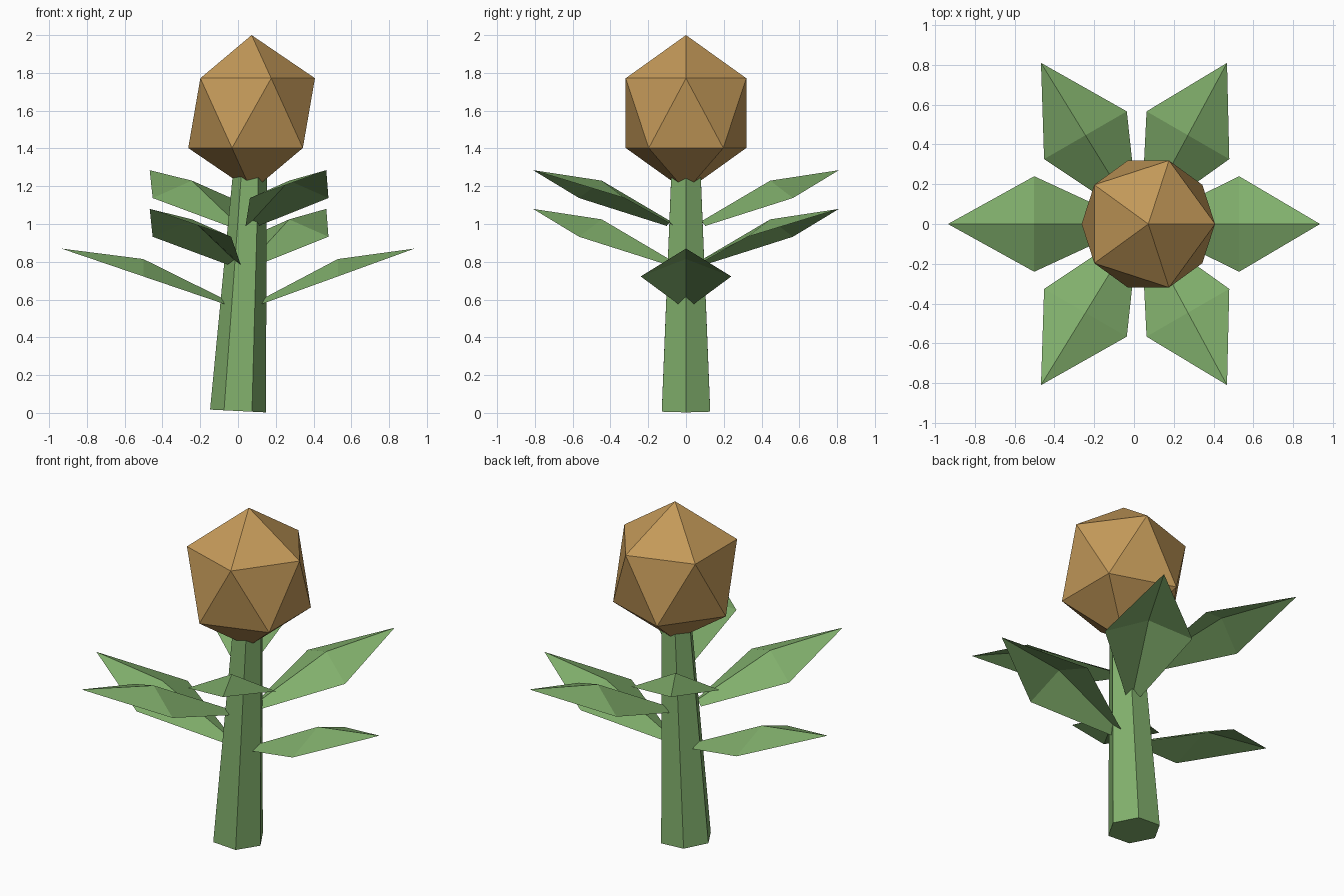
import bpy, bmesh
from math import radians
from mathutils import Matrix, Vector

cube = bpy.data.objects.get("Cube")
if cube:
    bpy.data.objects.remove(cube, do_unlink=True)


def make_material(name, rgb):
    mat = bpy.data.materials.new(name)
    mat.use_nodes = True
    mat.diffuse_color = (*rgb, 1)
    mat.node_tree.nodes["Principled BSDF"].inputs["Base Color"].default_value = (*rgb, 1)
    return mat


def add_object(name, bm, mat):
    mesh = bpy.data.meshes.new(name)
    bm.to_mesh(mesh)
    bm.free()
    mesh.materials.append(mat)
    obj = bpy.data.objects.new(name, mesh)
    bpy.context.collection.objects.link(obj)
    return obj


green = make_material("leaf green", (0.22, 0.43, 0.15))
tan = make_material("bud tan", (0.55, 0.32, 0.10))

# Stem: tapered hexagonal column leaning slightly to +x
LEAN, HEIGHT = 0.05, 1.34
bm = bmesh.new()
place = (Matrix.Translation((0, 0, 0.01)) @ Matrix.Rotation(LEAN, 4, 'Y')
         @ Matrix.Translation((0, 0, HEIGHT / 2)) @ Matrix.Rotation(radians(30), 4, 'Z'))
bmesh.ops.create_cone(bm, cap_ends=True, segments=6, radius1=0.148,
                      radius2=0.086, depth=HEIGHT, matrix=place)
add_object("stem", bm, green)

# Flower head: icosahedron stretched a little upwards
bm = bmesh.new()
bmesh.ops.create_icosphere(bm, subdivisions=1, radius=1)
bmesh.ops.scale(bm, vec=(0.375, 0.375, 0.413), verts=bm.verts)
bmesh.ops.translate(bm, vec=(0.072, 0, 1.587), verts=bm.verts)
add_object("flower_head", bm, tan)


def add_leaf(name, angle, z):
    """Folded sheet: narrow base, wide middle, pointed tip, raised midrib."""
    out = Vector((1, 0, 0))
    out.rotate(Matrix.Rotation(radians(angle), 3, 'Z'))
    side = Vector((-out.y, out.x, 0))
    base = Vector((0.027, 0, z)) + out * 0.095
    tip = out * 0.935 + Vector((0, 0, z + 0.295))
    middle = (base + tip) / 2
    up = Vector((0, 0, 1))
    bm = bmesh.new()
    rib_base = bm.verts.new(base + up * 0.025)
    rib_mid = bm.verts.new(middle + up * 0.092)
    point = bm.verts.new(tip)
    for s in (1, -1):
        edge_base = bm.verts.new(base + side * 0.04 * s)
        edge_mid = bm.verts.new(middle + side * 0.24 * s)
        bm.faces.new((rib_base, edge_base, edge_mid, rib_mid)[::-s])
        bm.faces.new((rib_mid, edge_mid, point)[::-s])
    add_object(name, bm, green)


# Leaves: three opposite pairs climbing the stem
for level, (angle, z) in enumerate(((0, 0.575), (60, 0.785), (120, 0.99)), 1):
    add_leaf(f"leaf_pair_{level}_a", angle, z)
    add_leaf(f"leaf_pair_{level}_b", angle + 180, z)
